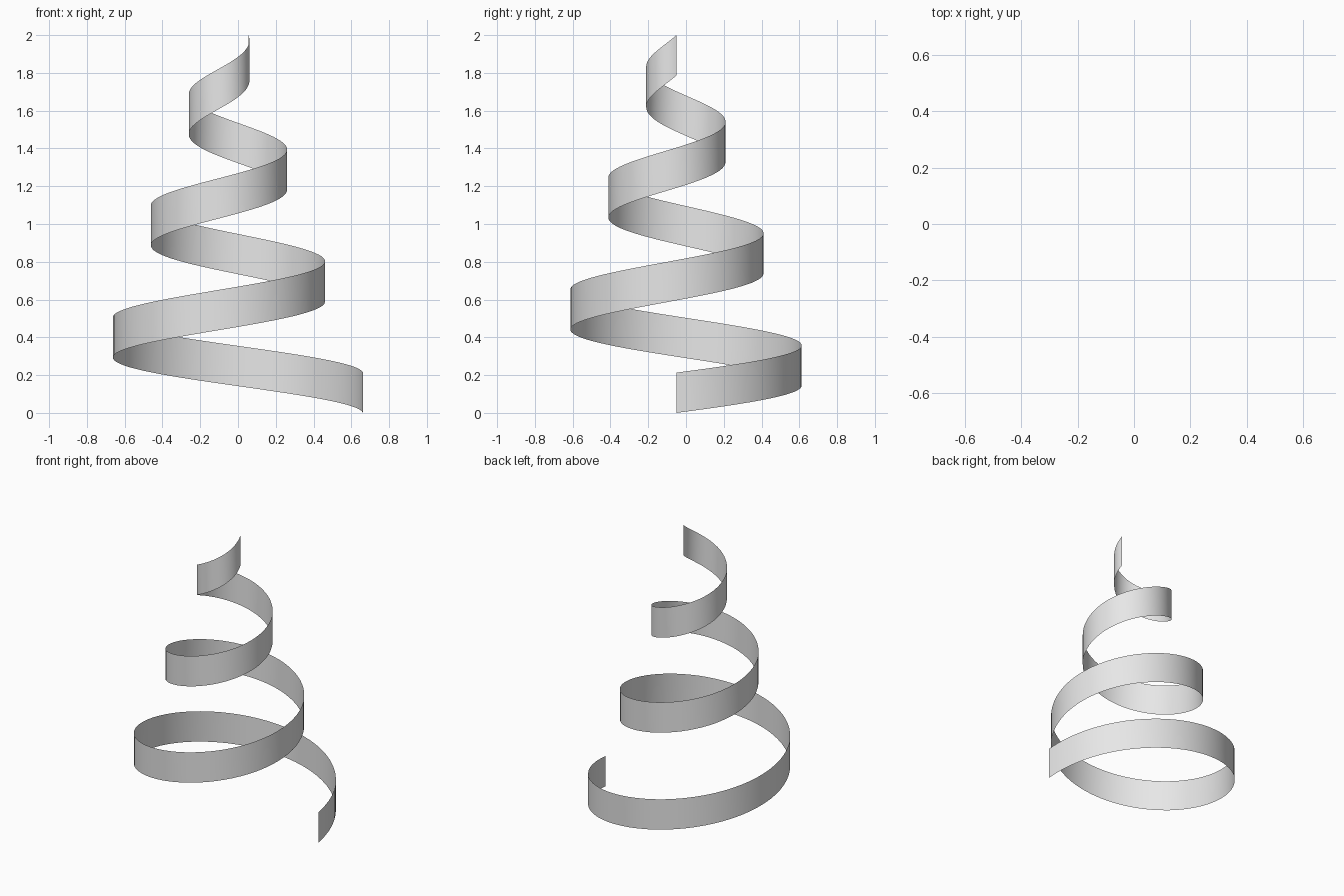
import bpy, bmesh, math

if "Cube" in bpy.data.objects:
    bpy.data.objects.remove(bpy.data.objects["Cube"])

TURNS, STEPS = 3, 64          # turns and segments per turn
R0, R1 = 0.7125, 0.1065       # radius at bottom and top
BAND = 0.213                  # height of the ribbon
RISE = 2.0 - BAND             # climb of the ribbon's lower edge
OFFSET = -(R0 - R1) / TURNS / 4   # shifts the spiral axis so the bounds are centred

# Light grey material
grey = bpy.data.materials.new("light grey")
grey.diffuse_color = (0.8, 0.8, 0.8, 1)
grey.use_nodes = True
grey.node_tree.nodes["Principled BSDF"].inputs["Base Color"].default_value = grey.diffuse_color

# Conical spiral ribbon: a thin upright band swept up and inwards
bm = bmesh.new()
previous = None
count = TURNS * STEPS
for i in range(count + 1):
    t = i / count
    a = 2 * math.pi * TURNS * t
    r = R0 + (R1 - R0) * t
    x, y, z = OFFSET + r * math.cos(a), OFFSET + r * math.sin(a), RISE * t
    pair = (bm.verts.new((x, y, z)), bm.verts.new((x, y, z + BAND)))
    if previous:
        face = bm.faces.new((previous[0], pair[0], pair[1], previous[1]))
        face.smooth = True
    previous = pair

mesh = bpy.data.meshes.new("spiral_ribbon")
bm.to_mesh(mesh)
bm.free()
mesh.materials.append(grey)
ribbon = bpy.data.objects.new("spiral_ribbon", mesh)
bpy.context.collection.objects.link(ribbon)
